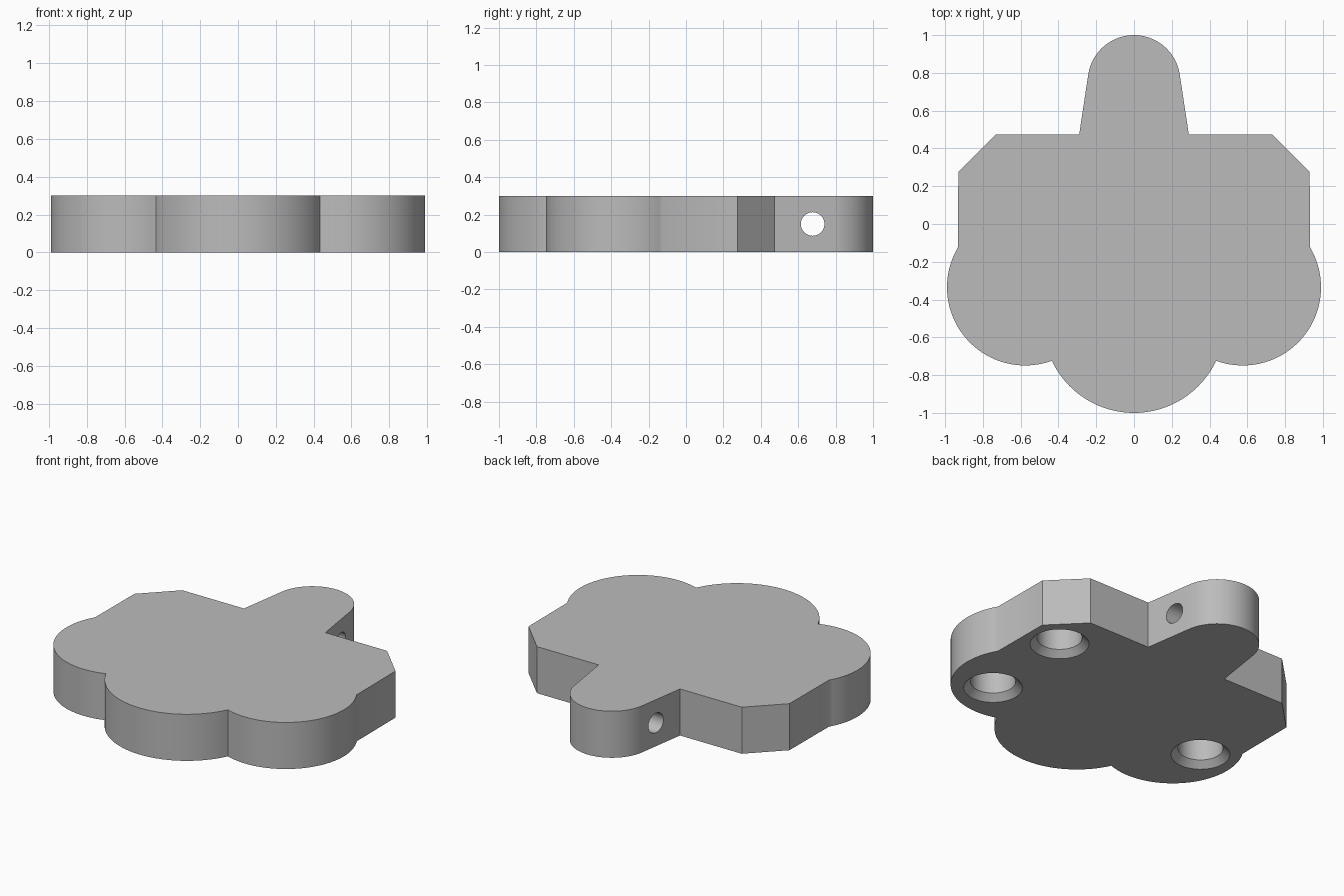
import bpy, bmesh
from math import sin, cos, radians, pi
from mathutils import Matrix, Vector

if "Cube" in bpy.data.objects:
    bpy.data.objects.remove(bpy.data.objects["Cube"], do_unlink=True)

HEIGHT = 0.3

grey = bpy.data.materials.new("mid grey")
grey.use_nodes = True
colour = (0.5, 0.5, 0.5, 1)
grey.diffuse_color = colour
grey.node_tree.nodes["Principled BSDF"].inputs["Base Color"].default_value = colour


def make_object(name, bm):
    bmesh.ops.recalc_face_normals(bm, faces=bm.faces)
    mesh = bpy.data.meshes.new(name)
    bm.to_mesh(mesh)
    bm.free()
    mesh.materials.append(grey)
    obj = bpy.data.objects.new(name, mesh)
    bpy.context.collection.objects.link(obj)
    return obj


def arc(cx, cy, r, start, end, steps):
    angles = [radians(start + (end - start) * i / steps) for i in range(steps + 1)]
    return [(cx + r * cos(a), cy + r * sin(a)) for a in angles]


# Half outline: front lobe, side lobe, clipped back corner, rounded tab
half = arc(0, -0.519, 0.481, -90, -25.3, 20)
half += arc(0.576, -0.335, 0.414, -109.5, 30.6, 40)[1:]
half += [(0.93, 0.275), (0.73, 0.475), (0.29, 0.475)]
half += arc(0, 0.755, 0.245, 7.9, 90, 24)
outline = half + [(-x, y) for x, y in reversed(half[1:-1])]

bm = bmesh.new()
base = bm.faces.new([bm.verts.new((x, y, 0)) for x, y in outline])
top = bmesh.ops.extrude_face_region(bm, geom=[base])["geom"]
bmesh.ops.translate(bm, vec=(0, 0, HEIGHT),
                    verts=[v for v in top if isinstance(v, bmesh.types.BMVert)])
body = make_object("body_plate", bm)


# Countersunk blind hole, turned from a profile of radius and height
def countersink(x, y):
    profile = [(0, -0.01), (0.182, -0.01), (0.132, 0.04), (0.132, 0.24), (0, 0.24)]
    bm = bmesh.new()
    verts = [bm.verts.new((r, 0, z)) for r, z in profile]
    edges = [bm.edges.new(pair) for pair in zip(verts, verts[1:])]
    bmesh.ops.spin(bm, geom=verts + edges, cent=(0, 0, 0), axis=(0, 0, 1),
                   angle=2 * pi, steps=48, use_duplicate=False)
    bmesh.ops.remove_doubles(bm, verts=bm.verts, dist=0.0001)
    bmesh.ops.translate(bm, vec=Vector((x, y, 0)), verts=bm.verts)
    return make_object("hole_cutter", bm)


cutters = [countersink(x, y) for x, y in ((0.71, 0.17), (0.68, -0.47), (-0.75, -0.29))]

# Cross hole through the tab
bm = bmesh.new()
bmesh.ops.create_cone(bm, cap_ends=True, segments=40, radius1=0.063, radius2=0.063, depth=1,
                      matrix=Matrix.Translation((0, 0.677, 0.15)) @ Matrix.Rotation(pi / 2, 4, "Y"))
cutters.append(make_object("cross_hole_cutter", bm))

# Cut the holes and discard the cutters
bpy.context.view_layer.objects.active = body
body.select_set(True)
for cutter in cutters:
    cutter.hide_render = True
    mod = body.modifiers.new("hole", "BOOLEAN")
    mod.operation = "DIFFERENCE"
    mod.solver = "EXACT"
    mod.object = cutter
    bpy.ops.object.modifier_apply(modifier=mod.name)
    bpy.data.objects.remove(cutter, do_unlink=True)

bpy.ops.object.shade_smooth_by_angle(angle=radians(33))
